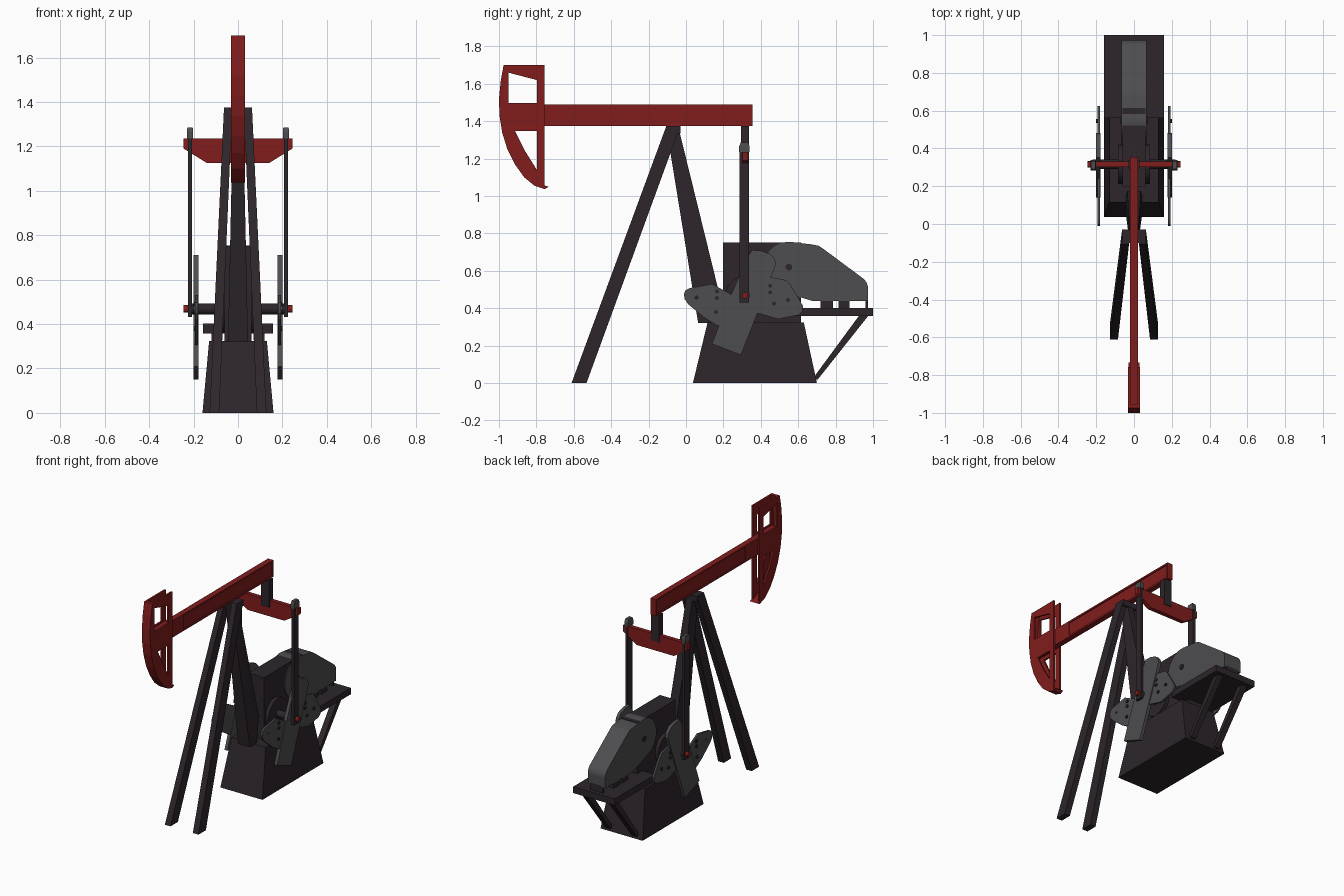
import bpy, bmesh, math
from mathutils import Matrix

if "Cube" in bpy.data.objects:
    bpy.data.objects.remove(bpy.data.objects["Cube"])


def material(name, rgb):
    m = bpy.data.materials.new(name)
    m.diffuse_color = (*rgb, 1)
    m.use_nodes = True
    m.node_tree.nodes["Principled BSDF"].inputs["Base Color"].default_value = m.diffuse_color
    return m


RED = material("red_paint", (0.22, 0.012, 0.012))
DARK = material("dark_steel", (0.026, 0.019, 0.024))
GREY = material("grey_steel", (0.075, 0.075, 0.08))


def finish(name, mesh, mat, mirror=False):
    mesh.materials.clear()
    mesh.materials.append(mat)
    ob = bpy.data.objects.new(name, mesh)
    bpy.context.collection.objects.link(ob)
    if mirror:
        ob.modifiers.new("mirror", 'MIRROR')
    return ob


def side_plate(name, loops, x0, x1, mat, mirror=False):
    """Extrude (y, z) outlines along x; later loops are holes."""
    cu = bpy.data.curves.new(name, 'CURVE')
    cu.dimensions, cu.fill_mode = '2D', 'BOTH'
    cu.extrude = (x1 - x0) / 2
    for pts in loops:
        s = cu.splines.new('POLY')
        s.points.add(len(pts) - 1)
        for p, (u, v) in zip(s.points, pts):
            p.co = (u, v, 0, 1)
        s.use_cyclic_u = True
    tmp = bpy.data.objects.new(name + "_curve", cu)
    bpy.context.collection.objects.link(tmp)
    bpy.context.view_layer.update()
    mesh = bpy.data.meshes.new_from_object(tmp.evaluated_get(bpy.context.evaluated_depsgraph_get()))
    bpy.data.objects.remove(tmp)
    mesh.transform(Matrix(((0, 0, 1, (x0 + x1) / 2), (1, 0, 0, 0), (0, 1, 0, 0), (0, 0, 0, 1))))
    bm = bmesh.new()
    bm.from_mesh(mesh)
    bmesh.ops.remove_doubles(bm, verts=bm.verts, dist=1e-5)
    bmesh.ops.recalc_face_normals(bm, faces=bm.faces)
    bm.to_mesh(mesh)
    bm.free()
    for p in mesh.polygons:
        p.use_smooth = False
    return finish(name, mesh, mat, mirror)


def hull(name, pts, mat, mirror=False):
    bm = bmesh.new()
    for p in pts:
        bm.verts.new(p)
    bmesh.ops.convex_hull(bm, input=bm.verts)
    bmesh.ops.dissolve_limit(bm, angle_limit=0.01, verts=bm.verts, edges=bm.edges)
    bmesh.ops.recalc_face_normals(bm, faces=bm.faces)
    mesh = bpy.data.meshes.new(name)
    bm.to_mesh(mesh)
    bm.free()
    return finish(name, mesh, mat, mirror)


def rect(x0, x1, y0, y1, z):
    return [(x, y, z) for x in (x0, x1) for y in (y0, y1)]


def box(name, x0, x1, y0, y1, z0, z1, mat, mirror=False):
    return hull(name, rect(x0, x1, y0, y1, z0) + rect(x0, x1, y0, y1, z1), mat, mirror)


def ring(y, z, r, n=24, a0=0, a1=360):
    full = a1 - a0 == 360
    return [(y + r * math.cos(math.radians(a0 + (a1 - a0) * i / (n if full else n - 1))),
             z + r * math.sin(math.radians(a0 + (a1 - a0) * i / (n if full else n - 1))))
            for i in range(n)]


# Horse head: two windowed cheeks and a curved front plate
arc = [(-.975, 1.70), (-.99, 1.62), (-1.0, 1.52), (-.997, 1.43), (-.983, 1.34),
       (-.955, 1.25), (-.915, 1.17), (-.865, 1.1), (-.81, 1.055), (-.756, 1.037)]
upper = [(-.95, 1.66), (-.797, 1.62), (-.797, 1.497), (-.95, 1.497)]
lower = [(-.914, 1.348), (-.797, 1.348), (-.797, 1.139), (-.86, 1.24)]
side_plate("head_cheek", [arc + [(-.756, 1.70)], upper, lower], .019, .031, RED, True)
inner = [(y + .022, z + (.012 if i > 5 else 0)) for i, (y, z) in enumerate(arc)]
side_plate("head_front_plate", [arc + inner[::-1]], -.029, .029, RED)

# Walking beam: I-section with a boxed nose
box("beam_nose", -.02, .02, -.96, -.62, 1.375, 1.49, RED)
box("beam_web", -.013, .013, -.62, .355, 1.38, 1.485, RED)
for n, z in (("bottom", 1.375), ("top", 1.478)):
    box("beam_flange_" + n, -.02, .02, -.62, .355, z, z + .012, RED)
box("beam_end_plate", -.02, .02, .347, .355, 1.375, 1.49, RED)

# Equalizer hanging under the rear of the beam
box("equalizer_hanger", -.03, .03, .294, .337, 1.19, 1.375, DARK)
eq = [(.245, 1.235), (.245, 1.19), (.14, 1.125)]
hull("equalizer_bar", [(s * x, y, z) for x, z in eq for s in (-1, 1) for y in (.303, .332)], RED)

# Pitman arms with caps and pins
box("pitman_arm", .207, .225, .286, .338, .432, 1.25, DARK, True)
hull("pitman_cap", rect(.202, .23, .284, .34, 1.235) + rect(.202, .23, .284, .34, 1.265)
     + rect(.204, .228, .292, .332, 1.285), GREY, True)
side_plate("crank_pin", [ring(.316, .468, .017, 12)], .2, .245, RED, True)
side_plate("crank_shaft", [ring(.316, .468, .025, 20)], -.22, .22, DARK)
side_plate("shaft_flange", [ring(.316, .468, .105, 28)], .055, .085, DARK, True)

# Cranks and their counterweights
crank = [(.139, .209), (.294, .15), (.38, .369), (.481, .635), (.475, .665), (.449, .692),
         (.40, .708), (.353, .711), (.325, .665), (.214, .41)]
side_plate("crank_arm", [crank], .178, .2, GREY, True)
front_weight = [(-.011, .476), (-.002, .497), (.021, .508), (.139, .53), (.209, .492), (.27, .46),
                (.24, .36), (.171, .305), (.10, .348), (.011, .422), (-.008, .45)]
rear_weight = [(.33, .46), (.36, .38), (.492, .342), (.60, .363), (.622, .38), (.626, .412),
               (.556, .53), (.535, .55), (.46, .565), (.40, .53)]
side_plate("front_counterweight", [front_weight, ring(.056, .457, .008, 10)], .18, .193, GREY, True)
side_plate("rear_counterweight", [rear_weight], .18, .193, GREY, True)
for y, z in ((.165, .49), (.165, .455), (.16, .38), (.45, .52), (.45, .485), (.47, .425), (.545, .445)):
    side_plate("weight_bolt", [ring(y, z, .011, 8)], .19, .2, DARK, True)

# Post: two splayed front legs, one rear leg, saddle block
hull("front_leg", rect(.085, .128, -.612, -.532, 0) + rect(.026, .063, -.105, -.03, 1.375), DARK, True)
hull("rear_leg", rect(-.045, .045, .065, .14, .32) + rect(-.036, .036, .10, .175, .49)
     + rect(-.022, .022, -.105, -.04, 1.365), DARK)
box("post_saddle", -.063, .063, -.1, -.03, 1.335, 1.375, DARK)

# Base and gearbox housing
hull("base", rect(-.16, .16, .037, .70, 0) + rect(-.13, .13, .115, .63, .323), DARK)
box("gearbox", -.06, .06, .198, .615, .32, .752, DARK)

# Rear platform, braces and motor feet
box("motor_platform", -.158, .158, .56, 1.0, .358, .402, DARK)
hull("platform_brace", rect(.08, .12, .675, .705, .02) + rect(.08, .12, .925, .975, .36), DARK, True)
for y0, y1, z1 in ((.72, .785, .445), (.815, .875, .44)):
    box("motor_foot", -.063, .063, y0, y1, .40, z1, DARK)
box("guard_support", -.05, .05, .96, .973, .40, .45, DARK)

# Belt guard with hub caps
guard = (ring(.55, .62, .135, 18, 85, 235) + [(.60, .462), (.68, .438), (.973, .438)]
         + ring(.905, .506, .068, 6, 0, 55) + [(.735, .717), (.71, .734), (.675, .741)])
side_plate("belt_guard", [guard], -.066, .066, GREY)
side_plate("guard_hub", [ring(.55, .62, .018, 12)], .06, .072, DARK, True)
